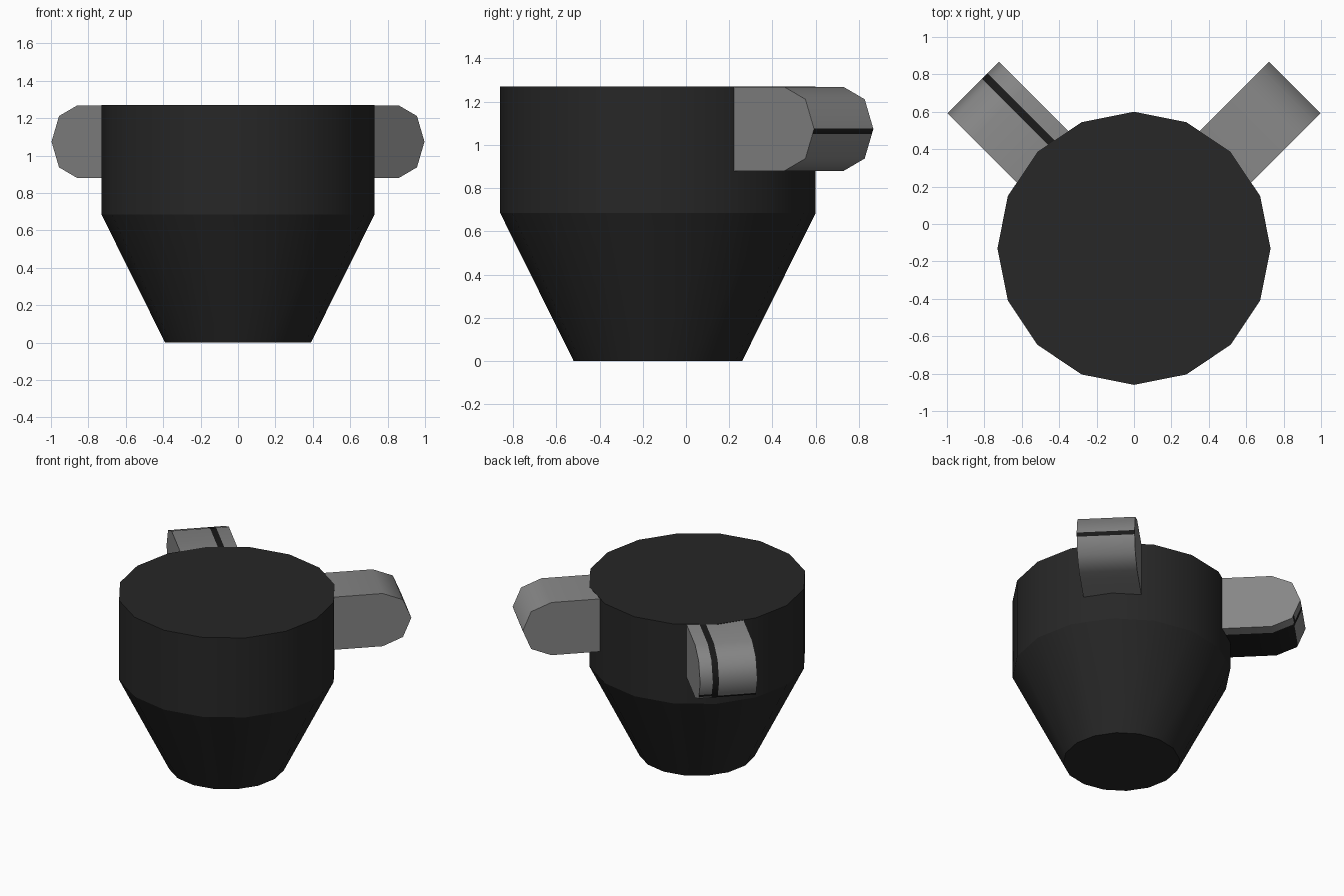
import bpy, bmesh, math
from mathutils import Matrix, Vector

if "Cube" in bpy.data.objects:
    bpy.data.objects.remove(bpy.data.objects["Cube"])

CENTRE_Y = -0.13


def material(name, v):
    m = bpy.data.materials.new(name)
    m.diffuse_color = (v, v, v, 1)
    m.use_nodes = True
    m.node_tree.nodes["Principled BSDF"].inputs["Base Color"].default_value = m.diffuse_color
    return m


charcoal = material("charcoal", 0.02)
grey = material("mid grey", 0.24)
black = material("near black", 0.01)


def finish(name, bm, mats, angle):
    bmesh.ops.recalc_face_normals(bm, faces=bm.faces)
    me = bpy.data.meshes.new(name)
    bm.to_mesh(me)
    bm.free()
    for m in mats:
        me.materials.append(m)
    ob = bpy.data.objects.new(name, me)
    bpy.context.collection.objects.link(ob)
    bpy.ops.object.select_all(action='DESELECT')
    ob.select_set(True)
    bpy.context.view_layer.objects.active = ob
    bpy.ops.object.shade_smooth_by_angle(angle=math.radians(angle))
    return ob


# Sixteen-sided body: tapered foot under a straight drum
bm = bmesh.new()
rings = []
for r, z in ((0.39, 0), (0.73, 0.685), (0.73, 1.27)):
    rings.append([bm.verts.new((r * math.cos(i * math.pi / 8),
                                CENTRE_Y + r * math.sin(i * math.pi / 8), z))
                  for i in range(16)])
for a, b in zip(rings, rings[1:]):
    for i in range(16):
        j = (i + 1) % 16
        bm.faces.new((a[i], a[j], b[j], b[i]))
bm.faces.new(rings[0])
bm.faces.new(rings[-1])
finish("body", bm, [charcoal], 25)


# Round-ended arm: local x runs outward, y across the width
def arm(name, degrees, y_cuts, z_cuts, is_dark):
    mid, r, start, bend, half = 1.074, 0.194, 0.6, 1.022, 0.194
    profile = [(start, mid - r)]
    profile += [(bend + r * math.cos(a), mid + r * math.sin(a))
                for a in (math.radians(d) for d in range(-90, 91, 45))]
    profile += [(start, mid + r)]
    bm = bmesh.new()
    f = bm.faces.new([bm.verts.new((x, -half, z)) for x, z in profile])
    ext = bmesh.ops.extrude_face_region(bm, geom=[f])
    bmesh.ops.translate(bm, vec=(0, 2 * half, 0),
                        verts=[v for v in ext["geom"] if isinstance(v, bmesh.types.BMVert)])
    bmesh.ops.recalc_face_normals(bm, faces=bm.faces)
    # Cut the stripe edges into the rounded strip, leaving the flat sides whole
    for axis, cuts in ((1, y_cuts), (2, z_cuts)):
        for c in cuts:
            co, no = Vector(), Vector()
            co[axis], no[axis] = c, 1
            bmesh.ops.bisect_plane(bm, geom=bm.verts[:] + bm.edges[:] + bm.faces[:],
                                   plane_co=co, plane_no=no)
    bm.normal_update()
    for f in bm.faces:
        if abs(f.normal.y) < 0.5 and is_dark(f.calc_center_median()):
            f.material_index = 1
    bm.transform(Matrix.Translation((0, CENTRE_Y, 0)) @
                 Matrix.Rotation(math.radians(degrees), 4, 'Z'))
    finish(name, bm, [grey, black], 50)


# Right arm: one thin stripe across the rounded end
arm("right_arm", 45, (), (1.05, 1.077), lambda c: 1.05 < c.z < 1.077)


# Left arm: lengthwise stripe, dark underside beyond it, short mark on the narrow edge
def left_dark(c):
    if c.y < -0.108:
        return 0.95 < c.z < 0.968
    return c.y < -0.066 or c.z < 0.95


arm("left_arm", 135, (-0.108, -0.066), (0.95, 0.968), left_dark)
